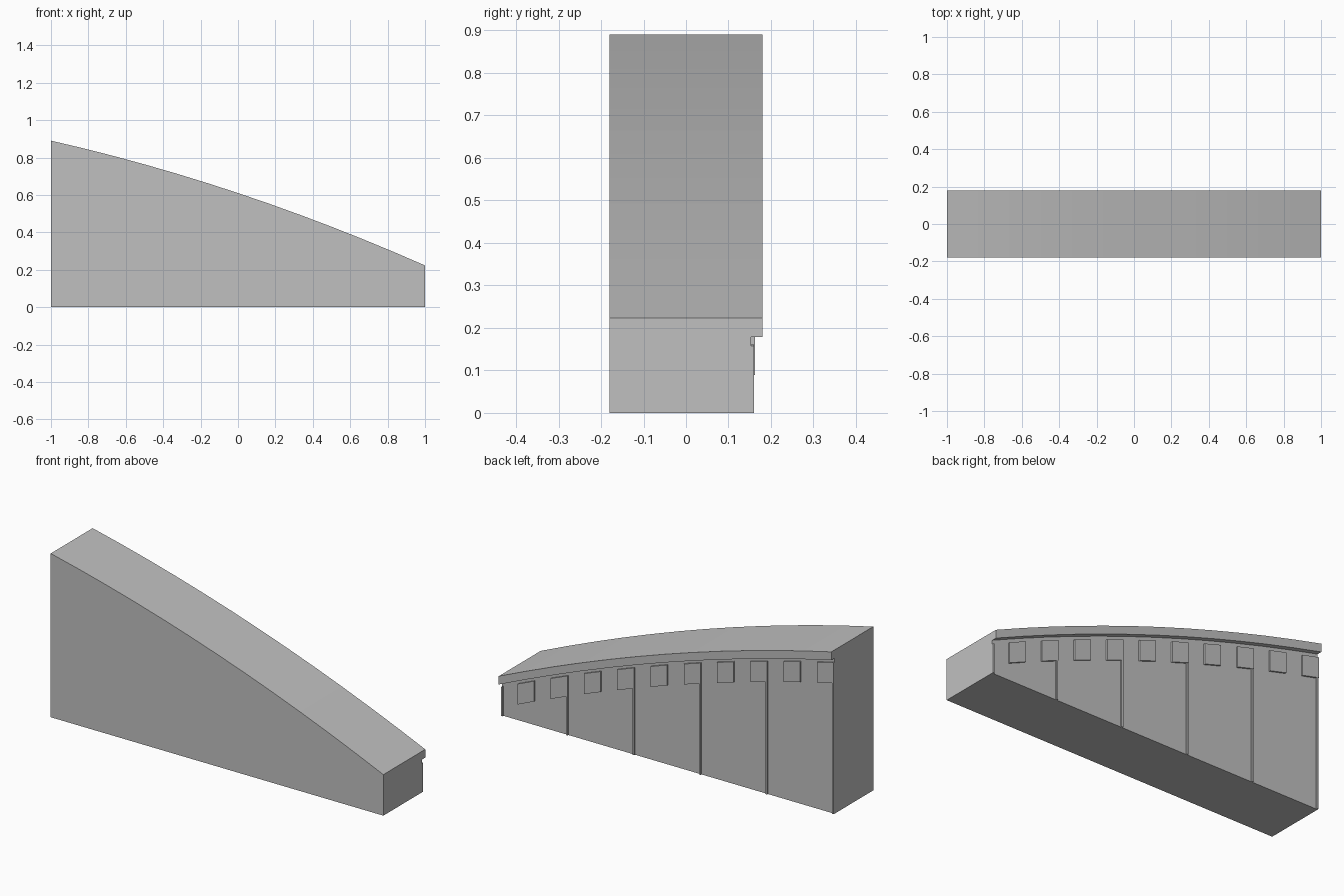
import bpy, bmesh

if "Cube" in bpy.data.objects:
    bpy.data.objects.remove(bpy.data.objects["Cube"])

grey = bpy.data.materials.new("plain grey")
grey.diffuse_color = (0.53, 0.53, 0.53, 1)
grey.use_nodes = True
grey.node_tree.nodes["Principled BSDF"].inputs["Base Color"].default_value = grey.diffuse_color

WALL_Y = 0.153    # plane of the back wall
SEGMENTS = 12     # facets along the curved top


def curve(x):
    return 0.61 - 0.3335 * x - 0.0535 * x * x


def top(x):
    """Height of the faceted top at x."""
    step = 2 / SEGMENTS
    i = min(int((x + 1) / step + 1e-6), SEGMENTS - 1)
    a = -1 + i * step
    t = (x - a) / step
    return curve(a) * (1 - t) + curve(a + step) * t


def loft(name, stations, section):
    """Join the (y, z) cross-sections given by section(x) along x."""
    bm = bmesh.new()
    rings = [[bm.verts.new((x, y, z)) for y, z in section(x)] for x in stations]
    n = len(rings[0])
    for r0, r1 in zip(rings, rings[1:]):
        for j in range(n):
            k = (j + 1) % n
            bm.faces.new((r0[j], r0[k], r1[k], r1[j]))
    bm.faces.new(rings[0])
    bm.faces.new(rings[-1])
    bmesh.ops.recalc_face_normals(bm, faces=bm.faces)
    mesh = bpy.data.meshes.new(name)
    bm.to_mesh(mesh)
    bm.free()
    mesh.materials.append(grey)
    obj = bpy.data.objects.new(name, mesh)
    bpy.context.collection.objects.link(obj)
    return obj


# Wall with overhanging cornice at the back
def wall_section(x):
    t = top(x)
    return [(-0.18, 0), (WALL_Y, 0), (WALL_Y, t - 0.045),
            (0.18, t - 0.045), (0.18, t), (-0.18, t)]


loft("wall", [-1 + 2 * i / SEGMENTS for i in range(SEGMENTS + 1)], wall_section)


def plate(name, x0, x1, y, low, high):
    def section(x):
        return [(WALL_Y, low(x)), (y, low(x)), (y, high(x)), (WALL_Y, high(x))]
    return loft(name, [x0, x1], section)


# Square blocks following the curve under the cornice
for i in range(10):
    x = -1 + 0.2 * i
    plate("block", x, x + 0.1, 0.162,
          lambda v: top(v) - 0.177, lambda v: top(v) - 0.066)

# Thin upright ribs under every second block
for i in range(5):
    x = -1 + 0.4 * i
    plate("rib", x, x + 0.01, 0.16, lambda v: 0, lambda v: top(v) - 0.177)

# Rib at the low end, reaching the band below the cornice
plate("end_rib", 0.99, 1, 0.16, lambda v: 0, lambda v: top(v) - 0.066)
